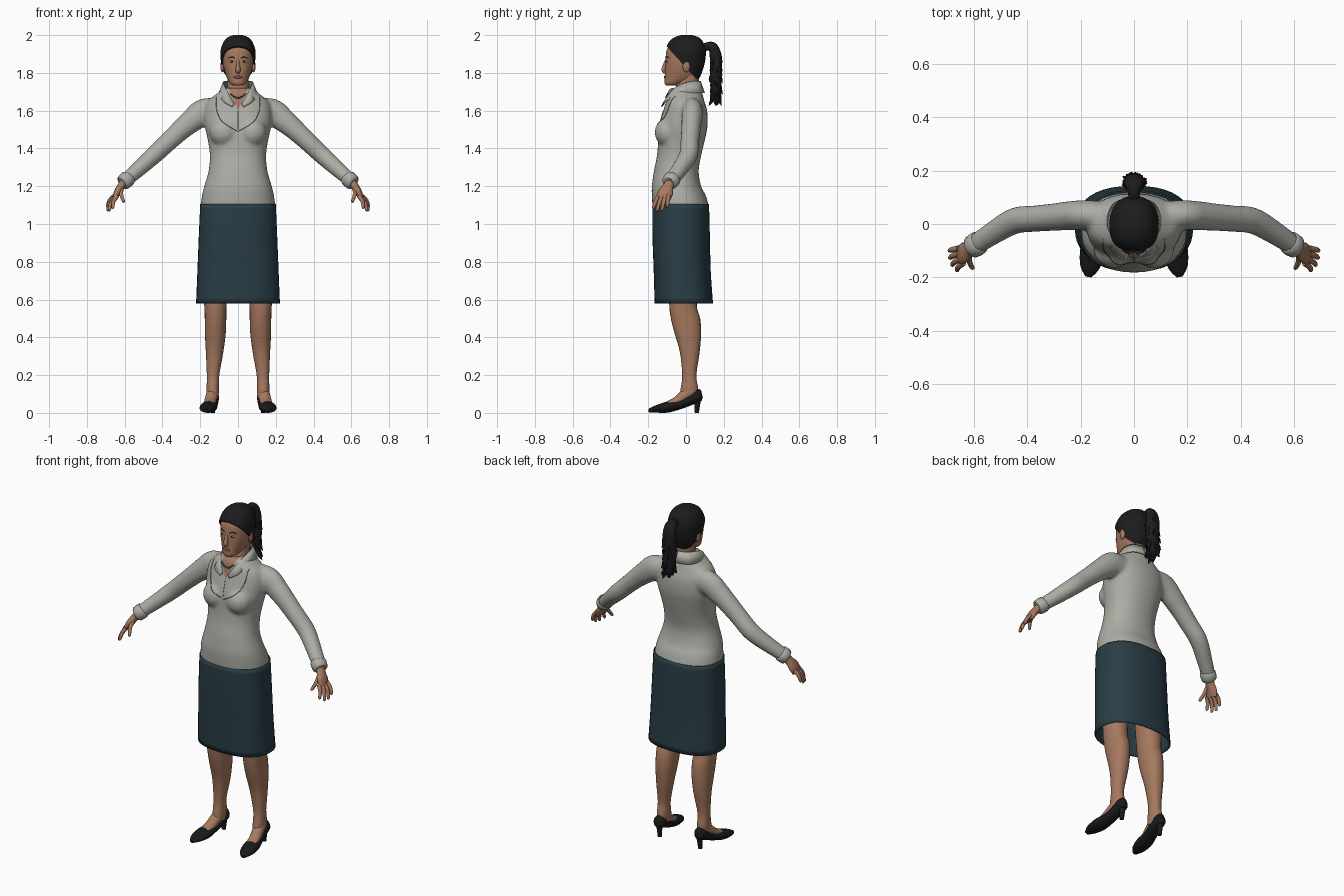
import bpy, bmesh, math, random
from mathutils import Vector, Matrix
from mathutils.bvhtree import BVHTree

random.seed(4)
cube = bpy.data.objects.get("Cube")
if cube:
    bpy.data.objects.remove(cube)

X, Y = Vector((1, 0, 0)), Vector((0, 1, 0))


def material(name, r, g, b, rough=0.7):
    m = bpy.data.materials.new(name)
    m.use_nodes = True
    m.diffuse_color = (r, g, b, 1)
    shader = m.node_tree.nodes["Principled BSDF"]
    shader.inputs["Base Color"].default_value = (r, g, b, 1)
    shader.inputs["Roughness"].default_value = rough
    return m


SKIN = material("skin", 0.38, 0.19, 0.115)
KNIT = material("light_grey_knit", 0.42, 0.42, 0.38)
LINING = material("dark_grey_trim", 0.12, 0.12, 0.12)
SKIRT = material("dark_teal_cloth", 0.022, 0.047, 0.06)
HAIR = material("black_hair", 0.012, 0.012, 0.012)
SHOE = material("black_leather", 0.01, 0.01, 0.011)
LIPS = material("lips", 0.23, 0.085, 0.065)
EYES = material("eye_white", 0.45, 0.42, 0.38)


def smooth_rows(rows, steps=4):
    """Catmull-Rom interpolation of profile rows."""
    out = []
    for i in range(len(rows) - 1):
        quad = [rows[max(i - 1, 0)], rows[i], rows[i + 1], rows[min(i + 2, len(rows) - 1)]]
        for s in range(steps):
            t = s / steps
            out.append([b + 0.5 * t * (c - a + t * (2 * a - 5 * b + 4 * c - d + t * (3 * (b - c) + d - a)))
                        for a, b, c, d in zip(*quad)])
    return out + [list(rows[-1])]


def bridge(bm, rings, caps=True):
    loops = [[bm.verts.new(p) for p in ring] for ring in rings]
    for a, b in zip(loops, loops[1:]):
        for i in range(len(a)):
            bm.faces.new((a[i - 1], a[i], b[i], b[i - 1]))
    if caps:
        bm.faces.new(loops[0])
        bm.faces.new(loops[-1])


def stack(bm, rows, cx=0, power=2.2, n=40, caps=True):
    """Upright form from rows of height, half width, front, back, x shift."""
    rings = []
    for z, hw, front, back, *shift in smooth_rows(rows):
        ring = []
        for i in range(n):
            a = math.tau * i / n
            c, s = (math.copysign(abs(v) ** (2 / power), v) for v in (math.cos(a), math.sin(a)))
            ring.append((cx + sum(shift) + hw * c, (front + back) / 2 + (back - front) / 2 * s, z))
        rings.append(ring)
    bridge(bm, rings, caps)


def tube(bm, rows, ref=Y, n=16, steps=4):
    """Limb along x, y, z with a radius along ref and one across it."""
    rows = smooth_rows([r if len(r) == 5 else (*r, r[3]) for r in rows], steps)
    pts = [Vector(r[:3]) for r in rows]
    rings = []
    for i, (p, row) in enumerate(zip(pts, rows)):
        t = (pts[min(i + 1, len(pts) - 1)] - pts[max(i - 1, 0)]).normalized()
        v = (ref - t * ref.dot(t)).normalized()
        u = t.cross(v)
        rings.append([p + v * row[3] * math.cos(math.tau * k / n) + u * row[4] * math.sin(math.tau * k / n)
                      for k in range(n)])
    bridge(bm, rings)


def blob(bm, loc, size, seg=16):
    bmesh.ops.create_uvsphere(bm, u_segments=seg, v_segments=seg // 2, radius=1,
                              matrix=Matrix.Translation(loc) @ Matrix.Diagonal((*size, 1)))


def finish(name, bm, *mats, mirror=False, thickness=0):
    bmesh.ops.recalc_face_normals(bm, faces=bm.faces)
    for f in bm.faces:
        f.smooth = True
    mesh = bpy.data.meshes.new(name)
    bm.to_mesh(mesh)
    mesh.set_sharp_from_angle(angle=math.radians(50))
    for m in mats:
        mesh.materials.append(m)
    obj = bpy.data.objects.new(name, mesh)
    bpy.context.collection.objects.link(obj)
    if thickness:
        mod = obj.modifiers.new("thickness", "SOLIDIFY")
        mod.thickness = thickness
        mod.material_offset = len(mats) - 1
    if mirror:
        obj.modifiers.new("mirror", "MIRROR").use_mirror_merge = False
    return obj


def part(name, mat, build, *args, mirror=False, **kw):
    bm = bmesh.new()
    build(bm, *args, **kw)
    return finish(name, bm, mat, mirror=mirror)


def front_point(tree, x, z, lift=0):
    hit = tree.ray_cast(Vector((x, -1, z)), Y)[0]
    return (x, (hit.y if hit else 0) - lift, z)


# Sweater: torso, bust and sleeves fused into one smooth skin
bm = bmesh.new()
stack(bm, [(1.085, .199, -.177, .124), (1.15, .191, -.181, .105), (1.2, .179, -.181, .08),
           (1.28, .156, -.17, .067), (1.36, .149, -.154, .08), (1.44, .159, -.147, .099),
           (1.52, .176, -.142, .114), (1.6, .178, -.12, .112), (1.65, .16, -.106, .097),
           (1.69, .112, -.1, .087), (1.72, .075, -.085, .075)])
for s in (1, -1):
    blob(bm, (s * .075, -.096, 1.485), (.076, .07, .076), 24)
    tube(bm, [(s * .1, .03, 1.595, .055, .07), (s * .18, .034, 1.592, .056, .073), (s * .24, .031, 1.55, .055, .064),
              (s * .3, .026, 1.5, .052, .056), (s * .37, .02, 1.435, .05, .051), (s * .447, .012, 1.363, .05, .048),
              (s * .53, -.035, 1.288, .044, .042), (s * .605, -.085, 1.222, .038, .036)])
shirt = finish("sweater", bm, KNIT, SKIN)
remesh = shirt.modifiers.new("fuse", "REMESH")
remesh.mode, remesh.voxel_size, remesh.use_smooth_shade = "VOXEL", 0.01, True
soften = shirt.modifiers.new("soften", "SMOOTH")
soften.factor, soften.iterations = 0.5, 6
baked = bpy.data.meshes.new_from_object(shirt.evaluated_get(bpy.context.evaluated_depsgraph_get()))
shirt.modifiers.clear()
shirt.data = baked

# Open V neck cut into the sweater
bm = bmesh.new()
bm.from_mesh(baked)
for s in (1, -1):
    faces = [f for f in bm.faces if f.calc_center_median().z > 1.57 and f.calc_center_median().y < 0]
    geom = set(faces) | {e for f in faces for e in f.edges} | {v for f in faces for v in f.verts}
    bmesh.ops.bisect_plane(bm, geom=list(geom), plane_co=(0, 0, 1.6), plane_no=(s * .12, 0, -.05))
for f in bm.faces:
    c = f.calc_center_median()
    f.smooth = True
    f.material_index = int(c.y < 0 and c.z > 1.6 + 2.4 * abs(c.x))
bm.to_mesh(baked)
shirt_tree = BVHTree.FromBMesh(bm)

# Neckline seam and placket line laid on the sweater
seam = smooth_rows([(.115, 1.675), (.113, 1.6), (.08, 1.54), (0, 1.49)])
for name, path, both in (("neckline_seam", seam, True), ("placket_line", [(0, 1.6), (0, 1.55), (0, 1.5)], False)):
    part(name, LINING, tube, [(*front_point(shirt_tree, x, z), .002) for x, z in path], mirror=both, n=6, steps=2)

# Cuffs
part("cuffs", KNIT, tube, [(.578, -.067, 1.246, .036), (.582, -.07, 1.242, .045, .043),
                           (.608, -.087, 1.219, .043, .041), (.613, -.09, 1.215, .03)], mirror=True, steps=2)

# Folded collar, from the back of the neck to the front tip
collar = smooth_rows([(0, .078, 1.757, 0, .1, 1.695), (.055, .06, 1.757, .075, .08, 1.695),
                      (.08, .01, 1.752, .104, .01, 1.692), (.072, -.05, 1.728, .097, -.058, 1.672),
                      (.05, -.092, 1.69, .075, -.116, 1.647), (.018, -.12, 1.635, .03, -.132, 1.622)])
bm = bmesh.new()
edges = [(bm.verts.new(r[:3]), bm.verts.new(r[3:])) for r in collar]
for (a, b), (c, d) in zip(edges, edges[1:]):
    bm.faces.new((a, b, d, c))
finish("collar", bm, KNIT, LINING, mirror=True, thickness=.005)

# Skirt, open at the hem
bm = bmesh.new()
stack(bm, [(1.105, .2, -.178, .122), (.95, .207, -.178, .126), (.75, .215, -.171, .131), (.58, .222, -.166, .143)],
      power=2.4, caps=False)
finish("skirt", bm, SKIRT, thickness=.006)

# Legs, feet and shoes
part("legs", SKIN, stack, [(.95, .085, -.1, .08, -.01), (.6, .061, -.09, .056, -.001), (.5, .057, -.08, .075, -.001),
                           (.42, .055, -.06, .08, 0), (.32, .046, -.032, .072, .004), (.2, .033, -.02, .055, .012),
                           (.13, .033, -.028, .064, .013), (.08, .03, -.035, .06, .014)],
     cx=.12, n=24, mirror=True)
part("feet", SKIN, tube, [(.134, .03, .115, .031), (.14, -.01, .088, .032), (.147, -.05, .062, .032, .024),
                          (.154, -.095, .045, .03, .018)], ref=X, mirror=True)
bm = bmesh.new()
tube(bm, [(.133, .084, .1, .012, .022), (.134, .066, .094, .032, .034), (.138, .02, .068, .036, .029),
          (.146, -.04, .042, .039, .025), (.156, -.1, .03, .046, .029), (.165, -.16, .02, .037, .019),
          (.171, -.197, .012, .013, .009)], ref=X, n=20)
tube(bm, [(.134, .06, .09, .026), (.134, .06, .05, .016), (.134, .056, 0, .012)], ref=X)
finish("shoes", bm, SHOE, mirror=True)

# Hands with four fingers and a thumb
bm = bmesh.new()
tube(bm, [(.595, -.078, 1.232, .028, .024), (.618, -.094, 1.2, .028, .021), (.638, -.108, 1.168, .04, .019),
          (.652, -.118, 1.135, .036, .014)])
for knuckle, tip in (((.64, -.146, 1.148), (.665, -.175, 1.082)), ((.649, -.129, 1.142), (.684, -.155, 1.068)),
                     ((.656, -.111, 1.142), (.692, -.128, 1.07)), ((.657, -.092, 1.15), (.694, -.1, 1.088)),
                     ((.618, -.115, 1.185), (.605, -.168, 1.115))):
    a, b = Vector(knuckle), Vector(tip)
    bend = a.lerp(b, .5) + Vector((.006, 0, .004))
    tube(bm, [(*a, .012), (*bend, .0105), (*a.lerp(b, .93), .008), (*b, .002)], n=10)
finish("hands", bm, SKIN, mirror=True)

# Neck and head
part("neck", SKIN, stack, [(1.6, .075, -.09, .06), (1.68, .06, -.072, .06), (1.74, .056, -.05, .068),
                           (1.82, .055, -.04, .07)], n=24)
head_rows = [(1.732, .025, -.103, -.05), (1.745, .042, -.113, -.01), (1.77, .057, -.113, .048), (1.8, .068, -.111, .068),
             (1.84, .078, -.11, .082), (1.88, .082, -.108, .09), (1.92, .081, -.102, .09), (1.96, .064, -.08, .074),
             (1.98, .043, -.052, .052), (1.99, .015, -.02, .02)]
bm = bmesh.new()
stack(bm, head_rows)
finish("head", bm, SKIN)
head_tree = BVHTree.FromBMesh(bm)
part("nose", SKIN, tube, [(0, -.098, 1.875, .008), (0, -.112, 1.845, .009), (0, -.118, 1.815, .014, .012),
                          (0, -.108, 1.802, .009)], ref=X)
part("ears", SKIN, blob, (.083, .002, 1.835), (.01, .02, .032), mirror=True)

# Eyes, brows and mouth
part("eyes", EYES, blob, front_point(head_tree, .033, 1.86, -.002), (.014, .005, .006), mirror=True)
part("pupils", HAIR, blob, front_point(head_tree, .033, 1.86, .001), (.006, .004, .0055), mirror=True)
part("eyebrows", HAIR, tube, [(*front_point(head_tree, x, z), r) for x, z, r in
                              ((.015, 1.878, .002), (.036, 1.885, .003), (.054, 1.877, .001))], n=8, mirror=True)
part("mouth", LIPS, blob, front_point(head_tree, 0, 1.778, -.001), (.024, .006, .008))

# Hair cap trimmed along a sloping hairline
bm = bmesh.new()
stack(bm, [(1.85 + (z - 1.85) * 1.07, hw + .01, f - .007, b + .014) for z, hw, f, b in head_rows])
cut = bmesh.ops.bisect_plane(bm, geom=bm.verts[:] + bm.edges[:] + bm.faces[:], plane_co=(0, -.1, 1.938),
                             plane_no=(0, -.165, -.15), clear_outer=True)
bmesh.ops.holes_fill(bm, edges=[e for e in bm.edges if e.is_boundary])
finish("hair_cap", bm, HAIR)

# Ponytail with ragged tufts
bm = bmesh.new()
tube(bm, [(0, .08, 1.925, .02), (0, .112, 1.94, .022), (0, .143, 1.935, .033, .026), (0, .158, 1.88, .04, .032),
          (0, .157, 1.79, .042, .031), (0, .16, 1.7, .036, .026), (0, .162, 1.63, .008)], ref=X)
for i in range(60):
    a, z = random.uniform(0, math.tau), 1.9 - .25 * i / 60
    out = Vector((math.cos(a), math.sin(a) * .75, 0))
    root = Vector((0, .158, z)) + out * .025
    tip = root + out * random.uniform(.016, .026) - Vector((0, 0, random.uniform(.03, .045)))
    tube(bm, [(*root, .012), (*root.lerp(tip, .5), .009), (*tip, .0005)], ref=X, n=6, steps=1)
finish("ponytail", bm, HAIR)

# Bead necklace
bm = bmesh.new()
for i in range(-6, 7):
    x = i * .0065
    z = 1.668 + 14 * x * x
    blob(bm, front_point(shirt_tree, x, z, .003), (.0042, .0042, .0042), 8)
finish("necklace", bm, LINING)
